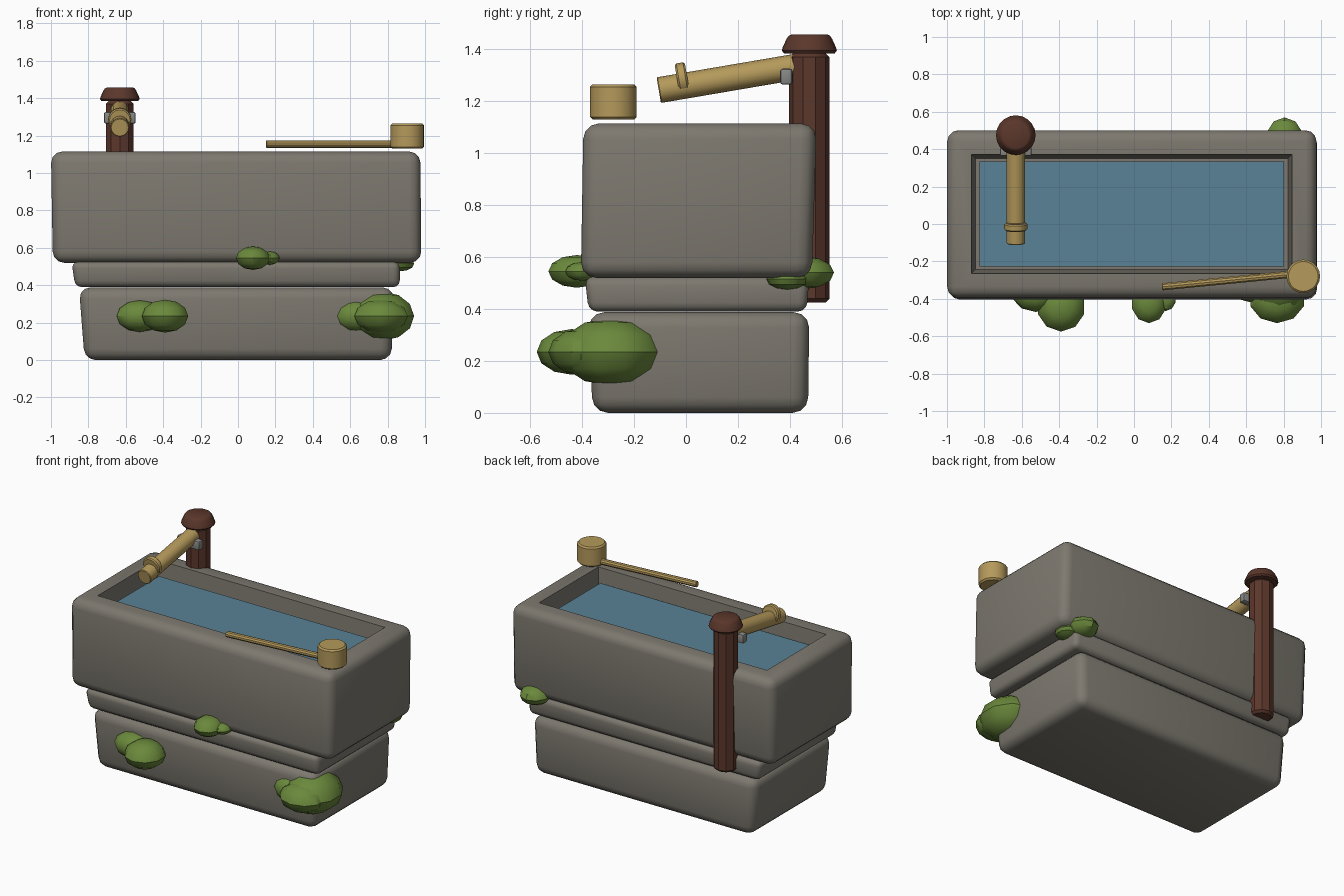
import bpy, bmesh, math
from mathutils import Vector, Matrix

if "Cube" in bpy.data.objects:
    bpy.data.objects.remove(bpy.data.objects["Cube"])


def mat(name, rgb):
    m = bpy.data.materials.new(name)
    m.diffuse_color = (*rgb, 1)
    m.use_nodes = True
    m.node_tree.nodes["Principled BSDF"].inputs["Base Color"].default_value = m.diffuse_color
    return m


STONE = mat("stone", (0.205, 0.19, 0.16))
WATER = mat("water", (0.10, 0.225, 0.305))
WOOD = mat("dark wood", (0.105, 0.038, 0.024))
BAMBOO = mat("bamboo", (0.46, 0.32, 0.105))
MOSS = mat("moss", (0.145, 0.25, 0.045))
METAL = mat("grey binding", (0.24, 0.24, 0.23))


def finish(name, bm, material, angle=35):
    bmesh.ops.recalc_face_normals(bm, faces=bm.faces)
    me = bpy.data.meshes.new(name)
    bm.to_mesh(me)
    bm.free()
    me.materials.append(material)
    ob = bpy.data.objects.new(name, me)
    bpy.context.collection.objects.link(ob)
    bpy.ops.object.select_all(action='DESELECT')
    ob.select_set(True)
    bpy.context.view_layer.objects.active = ob
    bpy.ops.object.shade_smooth_by_angle(angle=math.radians(angle))
    return ob


def slab(low, high, z0, z1, bevel, segs=3):
    """Bevelled block; low and high are (x0, x1, y0, y1) at bottom and top."""
    bm = bmesh.new()
    rings = []
    for (x0, x1, y0, y1), z in ((low, z0), (high, z1)):
        rings.append([bm.verts.new((x, y, z)) for x, y in
                      ((x0, y0), (x1, y0), (x1, y1), (x0, y1))])
    a, b = rings
    bm.faces.new(a[::-1])
    bm.faces.new(b)
    for i in range(4):
        j = (i + 1) % 4
        bm.faces.new((a[i], a[j], b[j], b[i]))
    bmesh.ops.recalc_face_normals(bm, faces=bm.faces)
    if bevel:
        bmesh.ops.bevel(bm, geom=bm.edges[:], offset=bevel, segments=segs,
                        profile=0.5, affect='EDGES')
    return bm


def lathe(name, profile, sides, material, origin, axis=(0, 0, 1)):
    """Turned part: profile of (radius, height) along an axis from origin."""
    bm = bmesh.new()
    rings = []
    for r, h in profile:
        rings.append([bm.verts.new((r * math.cos(t), r * math.sin(t), h)) for t in
                      (math.pi / 2 + math.tau * k / sides for k in range(sides))])
    for a, b in zip(rings, rings[1:]):
        for i in range(sides):
            j = (i + 1) % sides
            bm.faces.new((a[i], a[j], b[j], b[i]))
    bm.faces.new(rings[0])
    bm.faces.new(rings[-1])
    axis = Vector(axis)
    if abs(axis.normalized().z) < 0.999:
        rot = axis.to_track_quat('Z', 'Y').to_matrix().to_4x4()
    else:
        rot = Matrix.Identity(4)
    bm.transform(Matrix.Translation(origin) @ rot)
    return finish(name, bm, material)


def rod(r, length, b):
    """Profile of a cylinder with chamfered ends."""
    return [(r - b, 0), (r, b), (r, length - b), (r - b, length)]


# Stacked stone: foot, middle course
finish("stone_base", slab((-0.82, 0.82, -0.36, 0.47), (-0.85, 0.835, -0.375, 0.475),
                          0.0, 0.388, 0.06), STONE)
finish("stone_ledge", slab((-0.87, 0.865, -0.375, 0.465), (-0.89, 0.865, -0.39, 0.475),
                           0.39, 0.525, 0.035), STONE)

# Basin: bevelled block with its top face inset and sunk
bm = slab((-0.99, 0.98, -0.405, 0.485), (-1.0, 0.975, -0.395, 0.503), 0.52, 1.115, 0.06)
top = max((f for f in bm.faces if f.normal.z > 0.99), key=lambda f: f.calc_area())
bmesh.ops.inset_region(bm, faces=[top], thickness=0.10)
bmesh.ops.inset_region(bm, faces=[top], thickness=0.03, depth=-0.25)
finish("stone_basin", bm, STONE)

# Water surface
box = (-0.827, 0.803, -0.228, 0.334)
finish("water", slab(box, box, 1.02, 1.03, 0), WATER)

# Post with turned cap
PX, PY = -0.632, 0.475
lathe("post", rod(0.078, 0.96, 0.015), 10, WOOD, (PX, PY, 0.425))
lathe("post_cap", [(0.098, 0), (0.106, 0.01), (0.103, 0.022), (0.088, 0.055),
                   (0.08, 0.067), (0.07, 0.072)], 20, WOOD, (PX, PY, 1.385))

# Bamboo spout, its raised ring and the binding at the post
start, end = Vector((PX, 0.43, 1.334)), Vector((PX, -0.105, 1.243))
axis = (end - start).normalized()
up = Vector((0, axis.z, -axis.y))
lathe("spout", rod(0.05, (end - start).length, 0.004), 16, BAMBOO, start, axis)
ring_at = start.lerp(end, 0.822) + up * 0.028 - axis * 0.02
lathe("spout_ring", rod(0.062, 0.04, 0.007), 16, BAMBOO, ring_at, axis)
box = (PX - 0.085, PX + 0.085, 0.363, 0.41)
finish("binding", slab(box, box, 1.264, 1.326, 0.01, 2), METAL)

# Ladle resting over the rim
lathe("ladle_cup", rod(0.09, 0.135, 0.01), 20, BAMBOO, (0.905, -0.28, 1.13))
a, b = Vector((0.15, -0.336, 1.155)), Vector((0.85, -0.268, 1.155))
lathe("ladle_handle", rod(0.02, (b - a).length, 0.003), 10, BAMBOO, a, b - a)

# Moss clumps: (centre, radii)
clumps = [
    ((-0.525, -0.37, 0.235), (0.13, 0.10, 0.085)),
    ((-0.39, -0.44, 0.235), (0.13, 0.135, 0.088)),
    ((0.775, -0.29, 0.235), (0.175, 0.20, 0.13)),
    ((0.765, -0.40, 0.235), (0.15, 0.13, 0.09)),
    ((0.63, -0.33, 0.235), (0.115, 0.09, 0.085)),
    ((0.08, -0.42, 0.545), (0.095, 0.11, 0.063)),
    ((0.17, -0.40, 0.545), (0.055, 0.065, 0.036)),
    ((0.805, 0.455, 0.54), (0.10, 0.115, 0.063)),
    ((0.87, 0.39, 0.515), (0.075, 0.08, 0.04)),
]
for i, (c, r) in enumerate(clumps):
    bm = bmesh.new()
    bmesh.ops.create_uvsphere(bm, u_segments=10, v_segments=6, radius=1)
    bm.transform(Matrix.Translation(c) @ Matrix.Diagonal((*r, 1)))
    finish(f"moss_{i + 1}", bm, MOSS)
